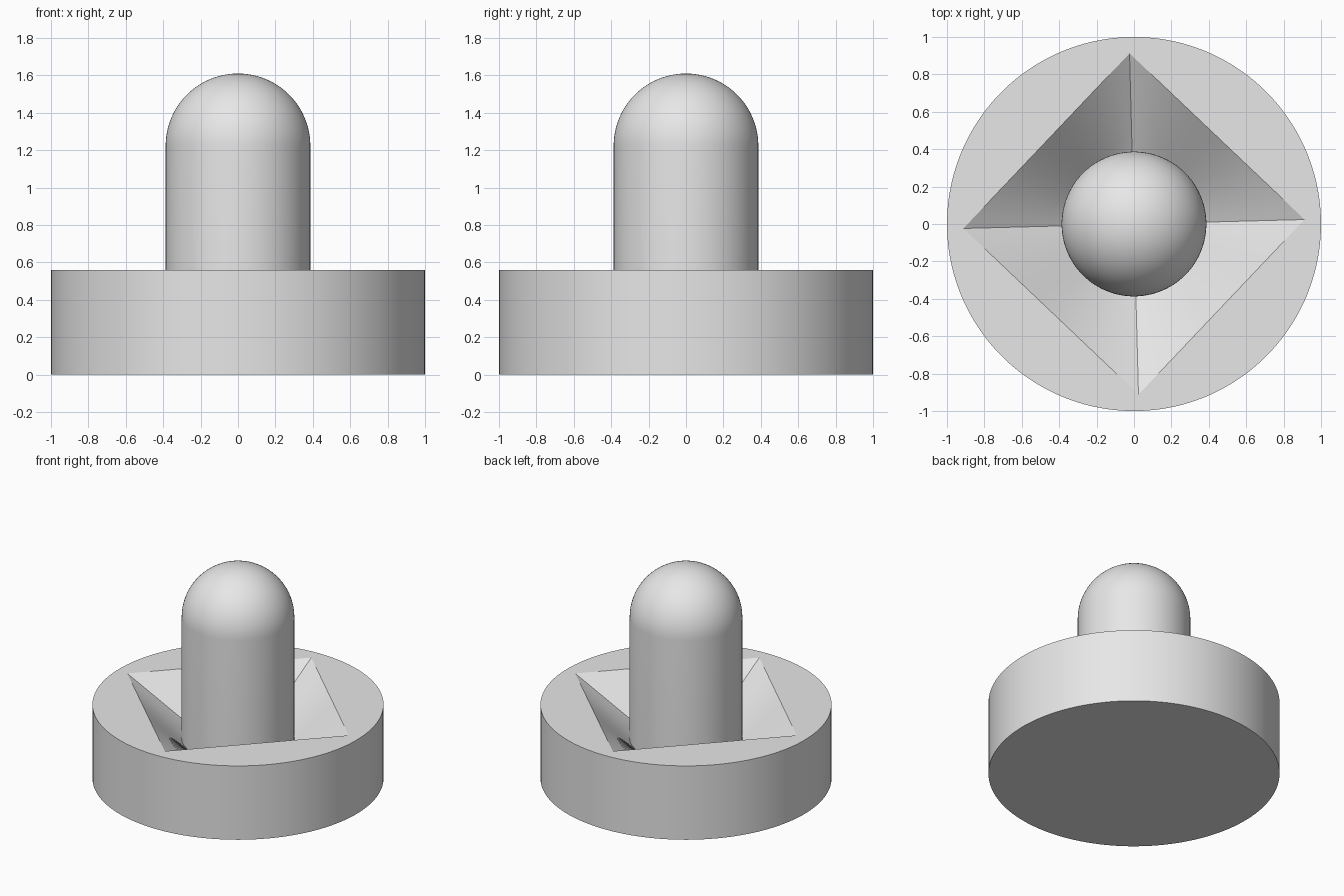
import bpy, bmesh, math

cube = bpy.data.objects.get("Cube")
if cube:
    bpy.data.objects.remove(cube, do_unlink=True)

SEG = 128
TWIST = math.radians(1.5)      # slight turn of the square recess
BASE_H, POST_R, TOP = 0.56, 0.387, 1.61
FLOOR = 0.30                   # recess depth where it meets the post

grey = bpy.data.materials.new("plain grey")
grey.use_nodes = True
colour = (0.8, 0.8, 0.8, 1)
grey.diffuse_color = colour
grey.node_tree.nodes["Principled BSDF"].inputs["Base Color"].default_value = colour


def circle(r):
    return lambda a: r


def square(half):
    """Radius of a square whose corners lie on the axes."""
    return lambda a: half / math.cos((a % (math.pi / 2)) - math.pi / 4)


def loft(name, rings):
    """Skin (radius function, height) rings from bottom to top and cap both ends."""
    bm = bmesh.new()
    loops = []
    for radius, z in rings:
        loop = []
        for i in range(SEG):
            a = 2 * math.pi * i / SEG
            r = radius(a)
            loop.append(bm.verts.new((r * math.cos(a + TWIST), r * math.sin(a + TWIST), z)))
        loops.append(loop)
    for lo, hi in zip(loops, loops[1:]):
        for i in range(SEG):
            j = (i + 1) % SEG
            bm.faces.new((lo[i], lo[j], hi[j], hi[i]))
    bm.faces.new(loops[0][::-1])
    bm.faces.new(loops[-1])
    bmesh.ops.recalc_face_normals(bm, faces=bm.faces)
    mesh = bpy.data.meshes.new(name)
    bm.to_mesh(mesh)
    bm.free()
    mesh.materials.append(grey)
    obj = bpy.data.objects.new(name, mesh)
    bpy.context.collection.objects.link(obj)
    bpy.ops.object.select_all(action='DESELECT')
    obj.select_set(True)
    bpy.context.view_layer.objects.active = obj
    bpy.ops.object.shade_smooth_by_angle(angle=math.radians(30))
    return obj


# Round base with a square recess that slopes down to the round post
loft("round_base", [
    (circle(1), 0), (circle(1), BASE_H),
    (square(0.645), BASE_H), (circle(POST_R - 0.01), FLOOR - 0.01),
])

# Post with a hemispherical top
STEPS = 24
dome = []
for k in range(STEPS):
    t = math.pi / 2 * k / STEPS
    dome.append((circle(POST_R * math.cos(t)), TOP - POST_R + POST_R * math.sin(t)))
dome.append((circle(0.002), TOP))
loft("domed_post", [(circle(POST_R), FLOOR - 0.02)] + dome)
